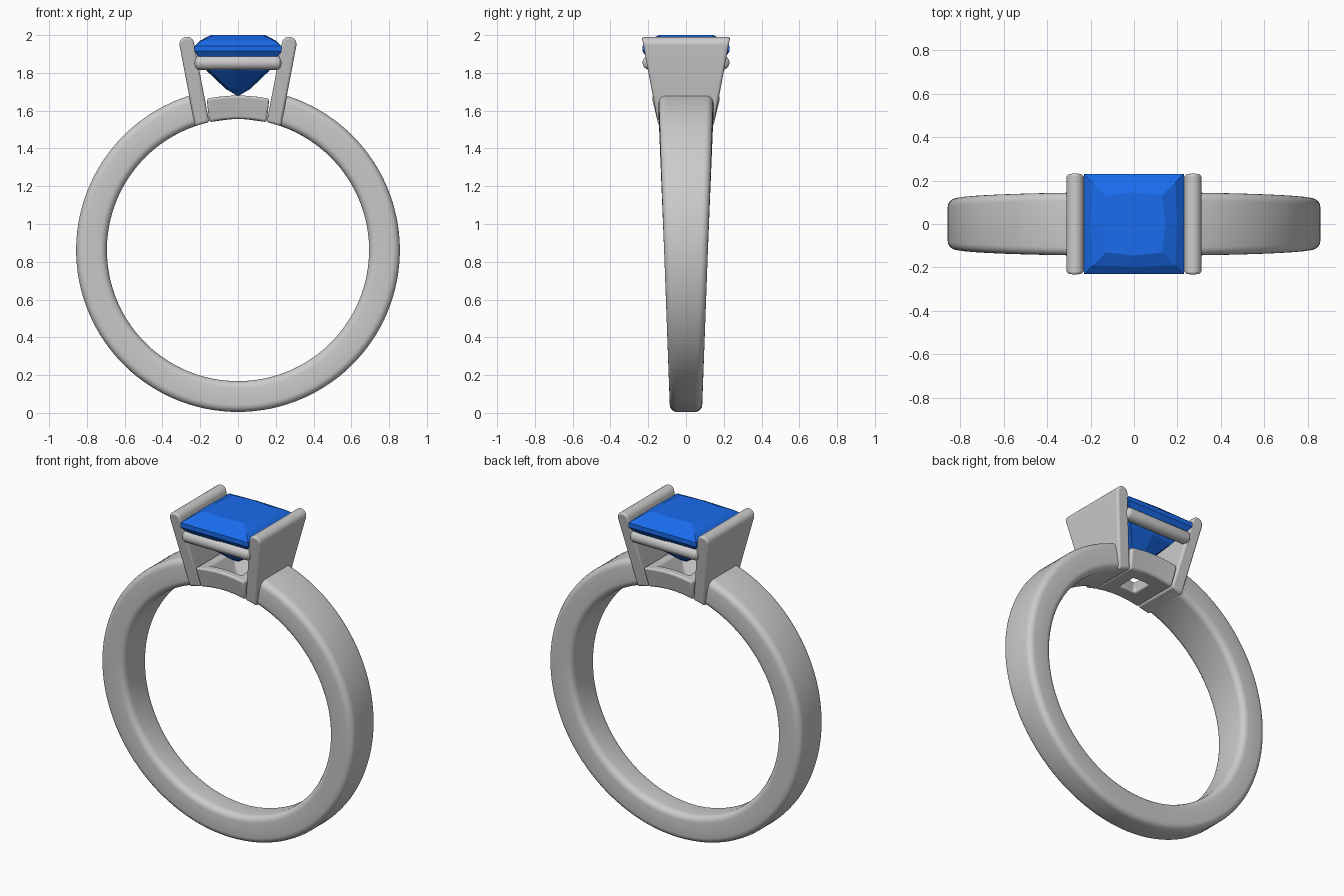
import bpy, bmesh
from math import sin, cos, pi, sqrt

if "Cube" in bpy.data.objects:
    bpy.data.objects.remove(bpy.data.objects["Cube"])

CZ, R_IN, R_OUT = 0.862, 0.694, 0.857   # band centre height and radii


def loft(name, rings, closed=False, caps=True, bevel=0, smooth=True, angle=0.6):
    """Skin a list of equal-length point rings into one object."""
    bm = bmesh.new()
    vs = [[bm.verts.new(p) for p in r] for r in rings]
    n = len(vs[0])
    pairs = list(zip(vs, vs[1:])) + ([(vs[-1], vs[0])] if closed else [])
    for a, b in pairs:
        for i in range(n):
            j = (i + 1) % n
            bm.faces.new((a[i], a[j], b[j], b[i]))
    if caps and not closed:
        bm.faces.new(vs[0])
        bm.faces.new(vs[-1])
    bmesh.ops.remove_doubles(bm, verts=bm.verts, dist=1e-5)
    bmesh.ops.recalc_face_normals(bm, faces=bm.faces)
    me = bpy.data.meshes.new(name)
    bm.to_mesh(me)
    bm.free()
    ob = bpy.data.objects.new(name, me)
    bpy.context.collection.objects.link(ob)
    if bevel:
        m = ob.modifiers.new("round_edges", 'BEVEL')
        m.width, m.segments, m.limit_method, m.angle_limit = bevel, 4, 'ANGLE', 0.6
    if smooth:
        bpy.ops.object.select_all(action='DESELECT')
        ob.select_set(True)
        bpy.context.view_layer.objects.active = ob
        bpy.ops.object.shade_smooth_by_angle(angle=angle)
    return ob


# Band: rounded section swept around, widening towards the top
def band_section(phi):
    hw = 0.116 + 0.03 * cos(phi)
    mid, ht, rad = (R_IN + R_OUT) / 2, (R_OUT - R_IN) / 2, 0.038
    ring = []
    for k, (sy, sr) in enumerate(((1, 1), (-1, 1), (-1, -1), (1, -1))):
        for i in range(6):
            t = (k + i / 5) * pi / 2
            y = sy * (hw - rad) + rad * cos(t)
            r = mid + sr * (ht - rad) + rad * sin(t)
            ring.append((r * sin(phi), y, CZ + r * cos(phi)))
    return ring


start, steps = 0.265, 112
loft("band", [band_section(start + (2 * pi - 2 * start) * i / steps)
              for i in range(steps + 1)], angle=0.8)


# Side plates: tapered slabs with a rounded top edge
def side_plate(name, s):
    outline = [(x, CZ + sqrt(R_IN ** 2 - x * x)) for x in (0.152, 0.19, 0.228)]
    outline += [(0.271 + 0.039 * cos(t), 1.952 + 0.039 * sin(t))
                for t in [-0.19 + (pi + 0.0) * i / 12 for i in range(13)]]

    def half(z):
        return 0.15 + (min(z, 1.99) - 1.54) * 0.187
    loft(name, [[(s * x, d * half(z), z) for x, z in outline] for d in (-1, 1)],
         bevel=0.013)


side_plate("right_plate", 1)
side_plate("left_plate", -1)


# Rails: round-ended bars under the front and back of the stone
def rail(name, y):
    r, half = 0.038, 0.232
    prof = [(-half, 0.0005)]
    prof += [(-half + r * 0.7 * (1 - cos(t)), r * sin(t)) for t in [pi / 2 * i / 6 for i in range(1, 7)]]
    prof += [(-x, q) for x, q in reversed(prof)]
    loft(name, [[(x, y + q * cos(2 * pi * i / 24), 1.854 + q * sin(2 * pi * i / 24))
                 for i in range(24)] for x, q in prof])


rail("front_rail", -0.192)
rail("back_rail", 0.192)


# Seat: curved block between the plates, hollowed by a funnel below the stone
def arc_rect(hx, hy, radius):
    t = [-1 + i / 4 for i in range(8)]
    xy = [(hx * k, -hy) for k in t] + [(hx, hy * k) for k in t]
    xy += [(-hx * k, hy) for k in t] + [(-hx, -hy * k) for k in t]
    return [(x, y, CZ + sqrt(radius ** 2 - x * x)) for x, y in xy]


loft("seat", [arc_rect(0.152, 0.15, R_IN), arc_rect(0.166, 0.18, 0.818),
              arc_rect(0.11, 0.125, 0.818), arc_rect(0.05, 0.055, R_IN)],
     closed=True, bevel=0.018)


# Stone: faceted square cut with a flat table and pointed base
def gem_ring(corner, middle, z):
    c, m = corner, middle
    return [(x, y, z) for x, y in ((c, -c), (m, 0), (c, c), (0, m),
                                   (-c, c), (-m, 0), (-c, -c), (0, -m))]


stone = loft("stone", [gem_ring(0.130, 0.145, 2.0), gem_ring(0.19, 0.198, 1.972),
                       gem_ring(0.23, 0.23, 1.942), gem_ring(0.23, 0.23, 1.915),
                       gem_ring(0.148, 0.165, 1.81), gem_ring(0.05, 0.065, 1.715),
                       gem_ring(0.001, 0.001, 1.677)], smooth=False)
blue = bpy.data.materials.new("blue_stone")
blue.diffuse_color = (0.01, 0.15, 0.85, 1)
blue.use_nodes = True
blue.node_tree.nodes["Principled BSDF"].inputs["Base Color"].default_value = blue.diffuse_color
stone.data.materials.append(blue)
